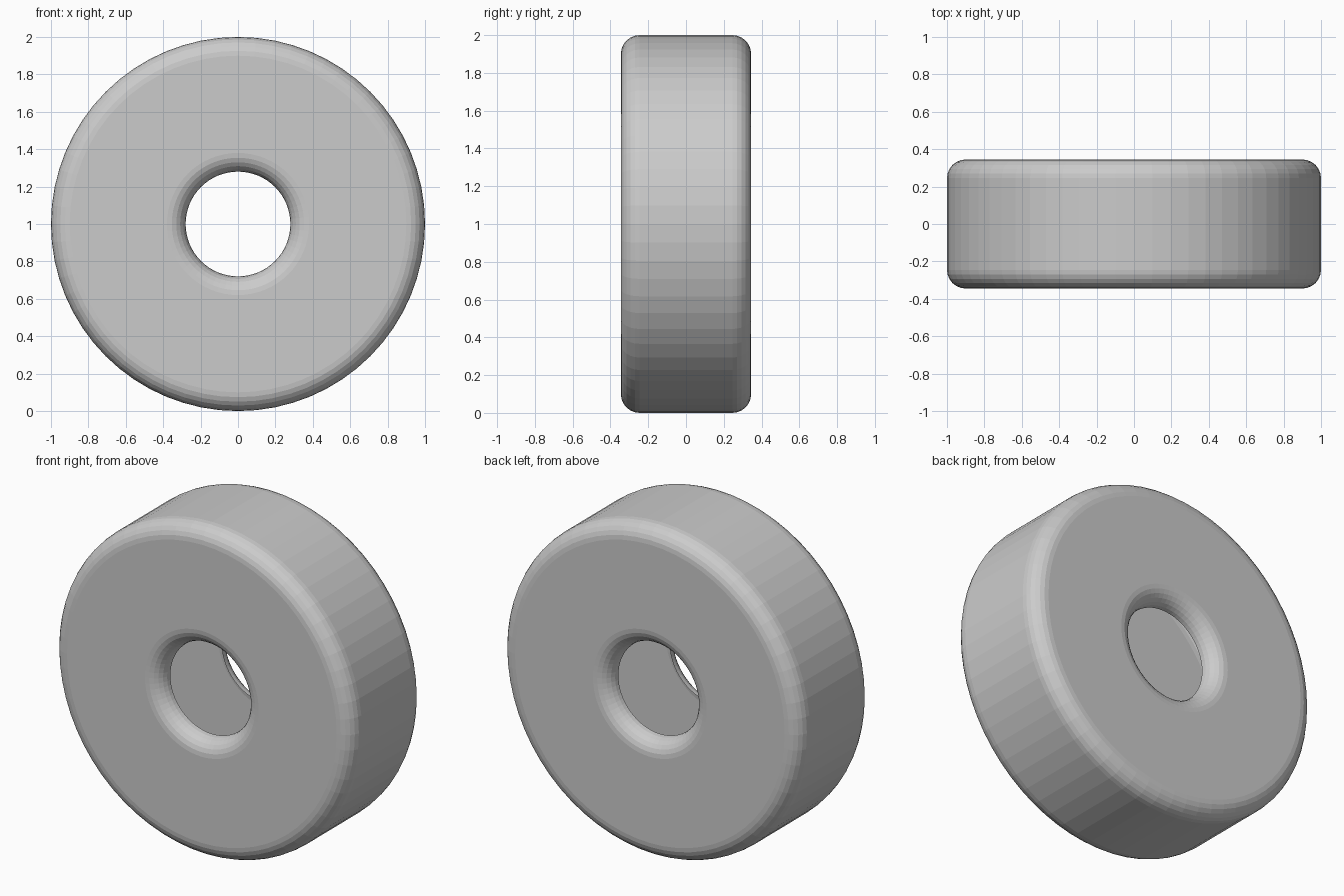
import bpy, bmesh
from math import sin, cos, pi

if "Cube" in bpy.data.objects:
    bpy.data.objects.remove(bpy.data.objects["Cube"])

SEG = 64        # sides around the axle
ARC = 6         # steps per rounded corner
OUT_R, HOLE_R = 1.0, 0.28
HALF_W, FILLET = 0.345, 0.10


def corner(r, y, start, end):
    """Points (radius, y) along a rounded corner, angles in quarter turns."""
    pts = []
    for i in range(ARC + 1):
        a = (start + (end - start) * i / ARC) * pi / 2
        pts.append((r + FILLET * cos(a), y + FILLET * sin(a)))
    return pts


# Half profile: hub-hole lip, flat sidewall, rounded shoulder; then mirrored
yc = HALF_W - FILLET
back = corner(OUT_R - FILLET, yc, 0, 1) + corner(HOLE_R + FILLET, yc, 1, 2)
profile = [(r, -y) for r, y in reversed(back)] + back

# Spin the open profile into a hollow shell around the y axis
bm = bmesh.new()
rings = []
for r, y in profile:
    rings.append([bm.verts.new((r * cos(2 * pi * k / SEG), y,
                                OUT_R + r * sin(2 * pi * k / SEG)))
                  for k in range(SEG)])
for a, b in zip(rings, rings[1:]):
    for k in range(SEG):
        n = (k + 1) % SEG
        bm.faces.new((a[k], b[k], b[n], a[n]))

# Make the tread normals face outward
bm.normal_update()
tread = max(bm.faces, key=lambda f: f.calc_area() if abs(f.calc_center_median().y) < 0.01 else 0)
c = tread.calc_center_median()
if tread.normal.x * c.x + tread.normal.z * (c.z - OUT_R) < 0:
    bmesh.ops.reverse_faces(bm, faces=bm.faces[:])

mesh = bpy.data.meshes.new("wheel")
bm.to_mesh(mesh)
bm.free()
wheel = bpy.data.objects.new("wheel", mesh)
bpy.context.collection.objects.link(wheel)
